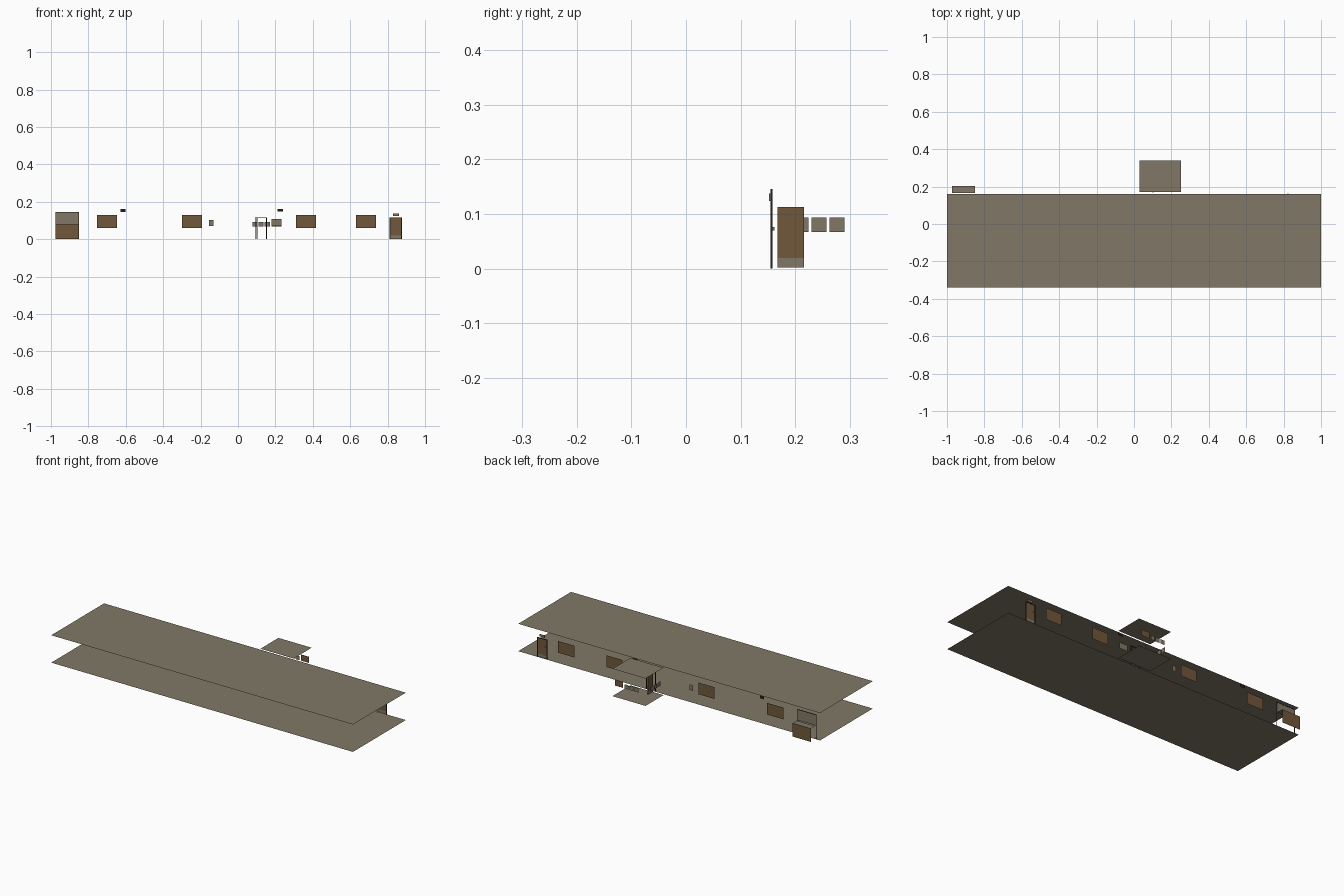
import bpy, bmesh

if "Cube" in bpy.data.objects:
    bpy.data.objects.remove(bpy.data.objects["Cube"])


def mat(name, rgb):
    m = bpy.data.materials.new(name)
    m.diffuse_color = (*rgb, 1)
    m.use_nodes = True
    m.node_tree.nodes["Principled BSDF"].inputs["Base Color"].default_value = m.diffuse_color
    return m


GREY = mat("warm_grey", (0.22, 0.19, 0.135))
BROWN = mat("wood_brown", (0.165, 0.096, 0.044))
DARK = mat("frame_dark", (0.02, 0.017, 0.013))


def box(name, x, y, z, m):
    """Box from ranges; if one range has no size, a single flat face."""
    r = (x, y, z)
    flat = [i for i in range(3) if r[i][0] == r[i][1]]
    bm = bmesh.new()
    if flat:
        k = flat[0]
        a, b = [(1, 2), (2, 0), (0, 1)][k]
        vs = []
        for i, j in ((0, 0), (1, 0), (1, 1), (0, 1)):
            p = [0, 0, 0]
            p[k], p[a], p[b] = r[k][0], r[a][i], r[b][j]
            vs.append(bm.verts.new(p))
        bm.faces.new(vs)
    else:
        bmesh.ops.create_cube(bm, size=1)
        for v in bm.verts:
            v.co = [r[i][0] if v.co[i] < 0 else r[i][1] for i in range(3)]
    me = bpy.data.meshes.new(name)
    bm.to_mesh(me)
    bm.free()
    me.materials.append(m)
    ob = bpy.data.objects.new(name, me)
    bpy.context.collection.objects.link(ob)
    return ob


W = 0.157      # corridor back wall line
BACK = 0.34    # back of the annex
TOP = 0.164    # ceiling height

# floors and ceilings
for part, z in (("floor", 0.0), ("ceiling", TOP)):
    box("hall_" + part, (-1, 1), (-0.34, 0.16), (z, z), GREY)
    box("annex_" + part, (0.03, 0.25), (0.17, BACK), (z, z), GREY)

# windows
for x in (-0.755, -0.30, 0.31, 0.63):
    box("window", (x, x + 0.108), (W, W), (0.06, 0.13), BROWN)
box("annex_window", (0.18, 0.233), (BACK, BACK), (0.068, 0.105), BROWN)

# notices on the hall wall
box("notice_small", (-0.156, -0.132), (W, W), (0.07, 0.103), GREY)
box("notice_large", (0.178, 0.232), (W, W), (0.072, 0.108), GREY)

# picture rows on two annex walls
for i in range(3):
    x = 0.077 + i * 0.033
    y = 0.197 + i * 0.033
    box("back_picture", (x, x + 0.027), (BACK, BACK), (0.067, 0.093), GREY)
    box("side_picture", (0.031, 0.031), (y, y + 0.027), (0.067, 0.093), GREY)


def frame(name, x0, x1, z0, z1, t=0.004, sill=False):
    y = (W - 0.002, W + 0.001)
    box(name + "_post", (x0, x0 + t), y, (z0, z1), DARK)
    box(name + "_post", (x1 - t, x1), y, (z0, z1), DARK)
    box(name + "_head", (x0, x1), y, (z1 - t, z1), DARK)
    if sill:
        box(name + "_sill", (x0, x1), y, (z0, z0 + t), DARK)


# closed door with kick plate, handle and sign
frame("end_door_frame", 0.811, 0.876, 0, 0.117)
box("end_door", (0.815, 0.872), (W, W), (0.019, 0.113), BROWN)
box("end_door_kick_plate", (0.815, 0.872), (W, W), (0.002, 0.019), GREY)
box("end_door_handle", (0.822, 0.827), (0.158, 0.162), (0.07, 0.076), GREY)
box("door_sign", (0.828, 0.862), (0.152, 0.156), (0.124, 0.137), GREY)

# annex door standing open
frame("annex_door_frame", 0.09, 0.155, 0, 0.117)
box("annex_door", (0.1, 0.104), (0.168, 0.216), (0.019, 0.113), BROWN)
box("annex_door_kick_plate", (0.1, 0.104), (0.168, 0.216), (0.002, 0.019), GREY)

# hanging signs
box("hanging_sign", (-0.628, -0.602), (W, W), (0.145, 0.162), DARK)
box("hanging_sign", (0.212, 0.24), (W, W), (0.149, 0.162), DARK)

# service counter with glazed hatch
frame("hatch_frame", -0.975, -0.85, 0, 0.146, 0.003)
box("hatch_glass", (-0.972, -0.853), (W, W), (0.08, 0.143), GREY)
box("counter_front", (-0.972, -0.85), (0.204, 0.204), (0, 0.08), BROWN)
box("counter_top", (-0.972, -0.85), (0.165, 0.204), (0.08, 0.08), GREY)
